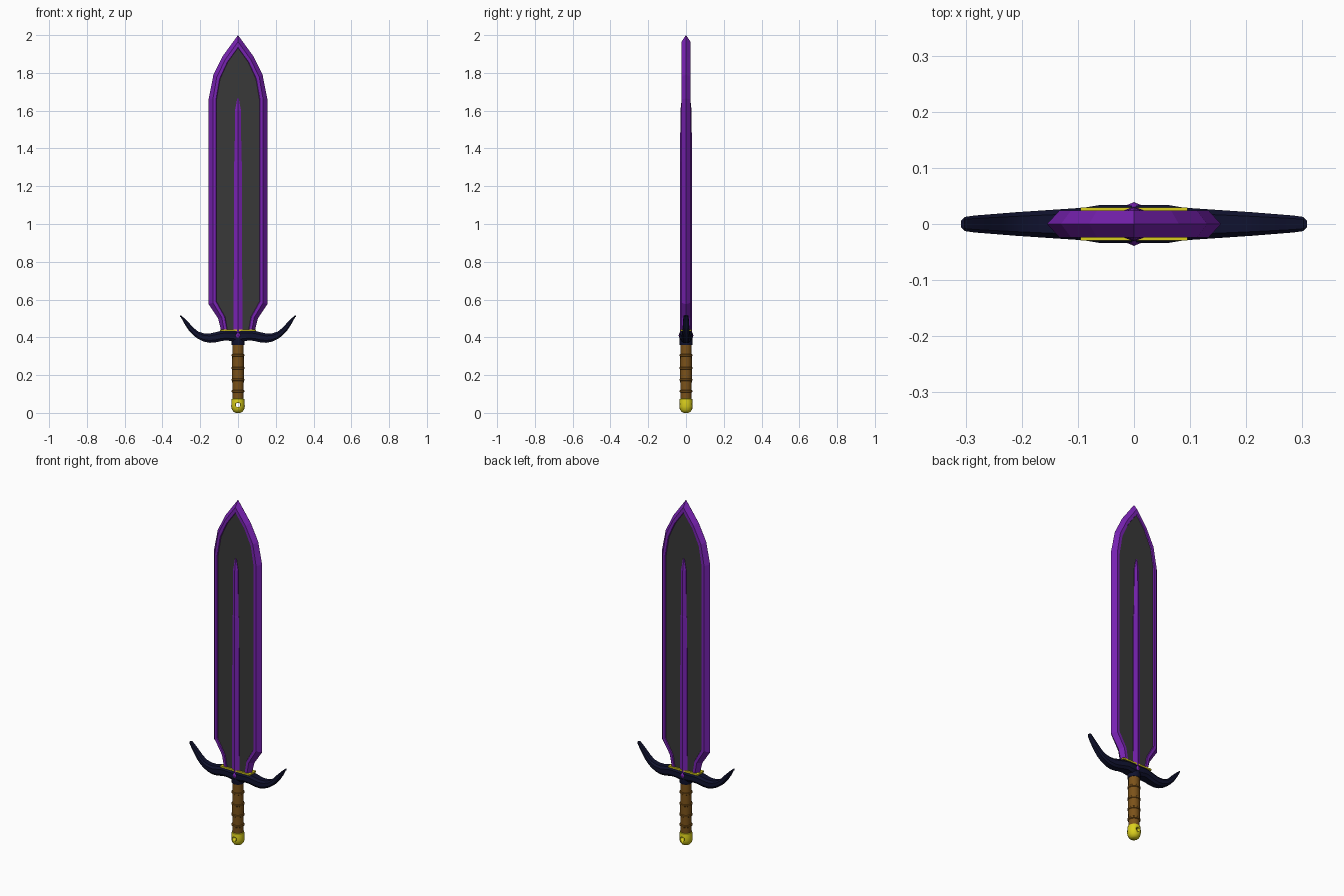
import bpy, bmesh, math

if "Cube" in bpy.data.objects:
    bpy.data.objects.remove(bpy.data.objects["Cube"])


def material(name, rgb):
    m = bpy.data.materials.new(name)
    m.diffuse_color = (*rgb, 1)
    m.use_nodes = True
    m.node_tree.nodes["Principled BSDF"].inputs["Base Color"].default_value = m.diffuse_color
    return m


PURPLE = material("purple", (0.185, 0.016, 0.44))
GREY = material("dark grey", (0.04, 0.04, 0.04))
NAVY = material("navy", (0.005, 0.006, 0.028))
BROWN = material("leather brown", (0.2, 0.085, 0.01))
YELLOW = material("gold yellow", (0.7, 0.62, 0.012))


def finish(bm, name, mats, smooth=None):
    bmesh.ops.recalc_face_normals(bm, faces=bm.faces)
    me = bpy.data.meshes.new(name)
    bm.to_mesh(me)
    bm.free()
    for m in mats:
        me.materials.append(m)
    ob = bpy.data.objects.new(name, me)
    bpy.context.collection.objects.link(ob)
    if smooth:
        bpy.ops.object.select_all(action='DESELECT')
        ob.select_set(True)
        bpy.context.view_layer.objects.active = ob
        bpy.ops.object.shade_smooth_by_angle(angle=math.radians(smooth))
    return ob


def bridge(bm, a, b):
    for i in range(len(a)):
        j = (i + 1) % len(a)
        bm.faces.new((a[i], a[j], b[j], b[i]))


def lathe(name, profile, mat, sides=16, smooth=35):
    bm = bmesh.new()
    rings = [[bm.verts.new((r * math.cos(2 * math.pi * k / sides),
                            r * math.sin(2 * math.pi * k / sides), z))
              for k in range(sides)] for r, z in profile]
    for a, b in zip(rings, rings[1:]):
        bridge(bm, a, b)
    bm.faces.new(rings[0])
    bm.faces.new(rings[-1])
    return finish(bm, name, [mat], smooth)


# Blade: nested outlines, bevelled edge, flat rim, recessed grey panel
OUTER = [(0, 2.0), (.08, 1.89), (.13, 1.79), (.155, 1.665), (.155, .575), (.105, .5), (.085, .42)]
RIDGE = [(0, 1.965), (.066, 1.873), (.112, 1.78), (.133, 1.66), (.133, .583), (.086, .505), (.07, .42)]
PANEL = [(0, 1.935), (.057, 1.857), (.098, 1.768), (.117, 1.655), (.117, .59), (.071, .508), (.056, .42)]


def loop(bm, half, y, inset=0.0):
    pts = [(max(x - inset, 0), z) for x, z in half]
    pts[0] = (0, half[0][1] - inset)
    pts += [(-x, z) for x, z in reversed(pts[1:])]
    return [bm.verts.new((x, y, z)) for x, z in pts]


bm = bmesh.new()
edge = loop(bm, OUTER, 0)
for s in (-1, 1):
    ridge = loop(bm, RIDGE, s * .024)
    rim = loop(bm, PANEL, s * .024)
    floor = loop(bm, PANEL, s * .019, .003)
    bridge(bm, edge, ridge)
    bridge(bm, ridge, rim)
    bridge(bm, rim, floor)
    bm.faces.new(floor).material_index = 1
finish(bm, "blade", [PURPLE, GREY])

# Raised centre ridge on both faces of the blade
bm = bmesh.new()
for s in (-1, 1):
    rows = []
    for w, z, h in ((.024, .42, .031), (.022, .8, .031), (.021, 1.33, .031),
                    (.018, 1.335, .031), (.016, 1.6, .030), (.004, 1.665, .021)):
        rows.append([bm.verts.new((x, s * y, z)) for x, y in
                     ((-w, .015), (-w, .022), (0, h), (w, .022), (w, .015))])
    for a, b in zip(rows, rows[1:]):
        bridge(bm, a, b)
    bm.faces.new(rows[0])
    bm.faces.new(rows[-1])
finish(bm, "blade_ridge", [PURPLE])

# Curved cross guard: octagonal sections (x, bottom, top, half depth), mirrored
HALF = [(0, .375, .437, .033), (.03, .379, .437, .034), (.06, .384, .437, .034),
        (.09, .38, .434, .029), (.12, .373, .427, .027), (.15, .371, .42, .025),
        (.18, .377, .421, .023), (.21, .391, .43, .021), (.235, .409, .45, .019),
        (.26, .436, .477, .017), (.285, .474, .502, .015), (.302, .506, .517, .0125),
        (.308, .51, .515, .006)]
SECTIONS = [(-x, b, t, d) for x, b, t, d in reversed(HALF[1:])] + HALF
bm = bmesh.new()
rings = []
for x, b, t, d in SECTIONS:
    m, q = (b + t) / 2, (t - b) / 4
    rings.append([bm.verts.new((x, y, z)) for y, z in
                  ((-d, m - q), (-d, m + q), (-d * .65, t), (d * .65, t),
                   (d, m + q), (d, m - q), (d * .65, b), (-d * .65, b))])
for a, b in zip(rings, rings[1:]):
    bridge(bm, a, b)
bm.faces.new(rings[0])
bm.faces.new(rings[-1])
finish(bm, "cross_guard", [NAVY], 30)

# Gold trim where the blade meets the guard
bm = bmesh.new()
bmesh.ops.create_cube(bm, size=1)
for v in bm.verts:
    v.co = (v.co.x * .19, v.co.y * .058, .437 + v.co.z * .009)
finish(bm, "guard_trim", [YELLOW])

# Gem through the guard centre
bm = bmesh.new()
bmesh.ops.create_uvsphere(bm, u_segments=12, v_segments=8, radius=1)
for v in bm.verts:
    v.co = (v.co.x * .025, v.co.y * .039, .41 + v.co.z * .027)
finish(bm, "guard_gem", [PURPLE], 40)

# Grip, wrap rings and collar
lathe("grip", [(.029, .06), (.031, .2), (.030, .38)], BROWN)
for i, z in enumerate((.115, .175, .237, .305)):
    lathe(f"grip_ring_{i + 1}", [(.029, z - .008), (.034, z - .004),
                                 (.034, z + .004), (.029, z + .008)], BROWN)
lathe("guard_collar", [(.033, .36), (.035, .366), (.035, .39)], NAVY)

# Pommel with a hole from front to back
pommel = lathe("pommel", [(.012, 0), (.023, .005), (.032, .017), (.036, .035),
                          (.035, .055), (.033, .073), (.028, .076)], YELLOW)
cutter = lathe("hole_cutter", [(.012, -.1), (.012, .1)], YELLOW, 12)
cutter.rotation_euler.x = math.pi / 2
cutter.location.z = .042
cutter.hide_render = True
mod = pommel.modifiers.new("hole", 'BOOLEAN')
mod.operation = 'DIFFERENCE'
mod.solver = 'EXACT'
mod.object = cutter
bpy.ops.object.select_all(action='DESELECT')
pommel.select_set(True)
bpy.context.view_layer.objects.active = pommel
bpy.context.view_layer.update()
bpy.ops.object.modifier_apply(modifier="hole")
bpy.data.objects.remove(cutter)
# Shorten the grip so it stays clear of the hole
